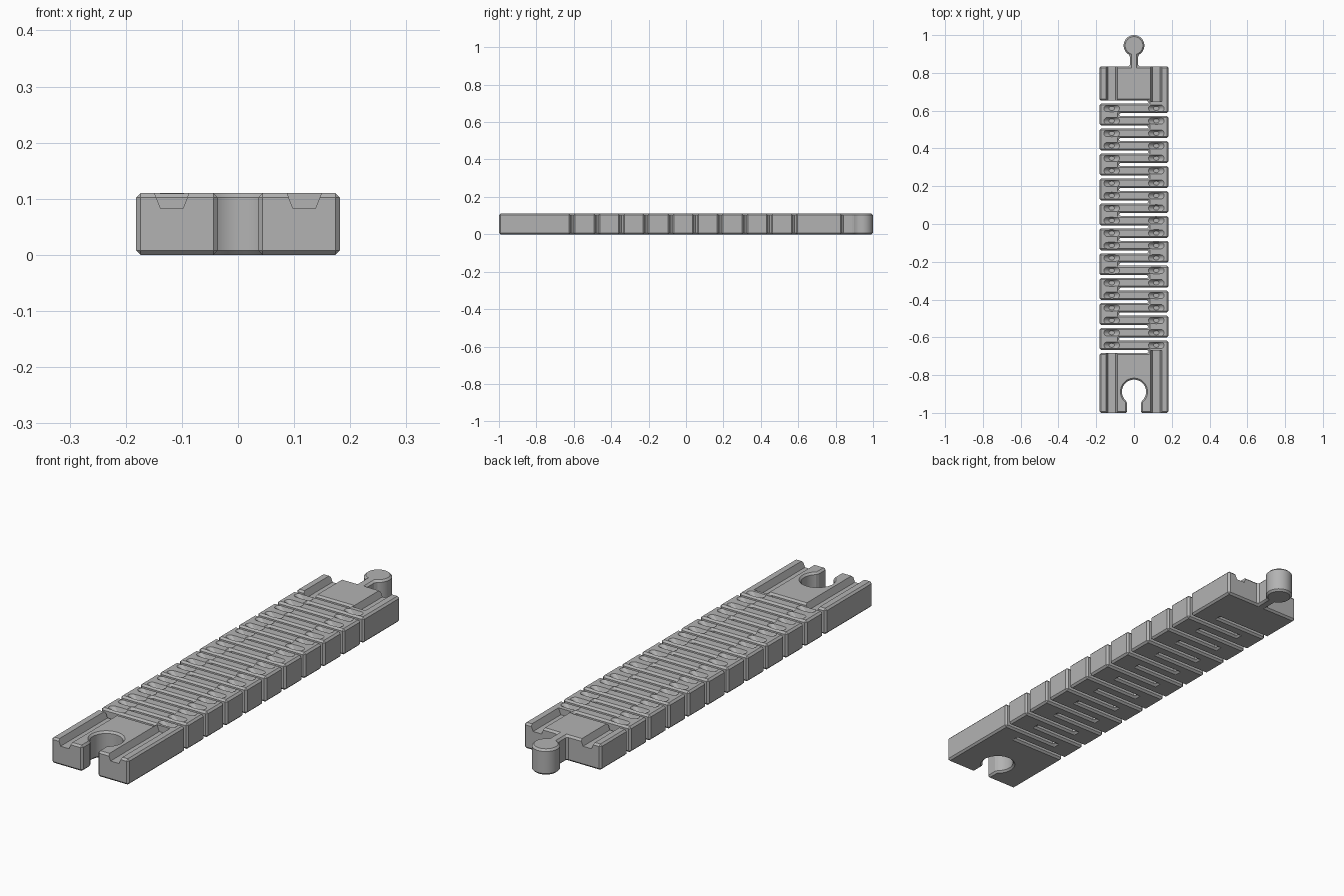
import bpy, bmesh, math
from mathutils import Vector

cube = bpy.data.objects.get("Cube")
if cube:
    bpy.data.objects.remove(cube)

W, H, END = 0.182, 0.11, 0.835      # half width, height, back end of body
PITCH, GAP = 0.132, 0.008           # slot spacing, half slot width
FIRST_L, FIRST_R = -0.675, -0.609   # first slot on each side
GROOVE_X = 0.118

grey = bpy.data.materials.new("light grey plastic")
grey.use_nodes = True
grey.diffuse_color = (0.45, 0.45, 0.45, 1)
grey.node_tree.nodes["Principled BSDF"].inputs["Base Color"].default_value = (0.45, 0.45, 0.45, 1)


def add_object(name, bm):
    bmesh.ops.recalc_face_normals(bm, faces=bm.faces)
    mesh = bpy.data.meshes.new(name)
    bm.to_mesh(mesh)
    bm.free()
    mesh.materials.append(grey)
    ob = bpy.data.objects.new(name, mesh)
    bpy.context.collection.objects.link(ob)
    return ob


def arc(cy, r, a0, a1, n=36):
    steps = [math.radians(a0 + (a1 - a0) * i / n) for i in range(n + 1)]
    return [(r * math.cos(a), cy + r * math.sin(a)) for a in steps]


def notch(side, y, inner):
    # slot cut inwards from one side, listed in travel direction
    s = -side * GAP
    return [(side * W, y + s), (inner, y + s), (inner, y - s), (side * W, y - s)]


def loft(bm, lower, upper):
    # solid between two matching loops
    a = [bm.verts.new(p) for p in lower]
    b = [bm.verts.new(p) for p in upper]
    bm.faces.new(a)
    bm.faces.new(b)
    for i in range(len(a)):
        j = (i + 1) % len(a)
        bm.faces.new((a[i], a[j], b[j], b[i]))


# Track outline: socket, right slots, peg, left slots
slot = 0.036
ang = math.degrees(math.asin(slot / 0.064))
outline = [(slot, -1), (W, -1)]
for i in range(10):
    outline += notch(1, FIRST_R + i * PITCH, -0.08)
outline += [(W, END), (0.022, END)]
peg = math.degrees(math.asin(0.022 / 0.055))
outline += arc(0.945, 0.055, -90 + peg, 270 - peg)
outline += [(-0.022, END), (-W, END)]
for i in reversed(range(11)):
    outline += notch(-1, FIRST_L + i * PITCH, 0.077)
outline += [(-W, -1), (-slot, -1)]
outline += arc(-0.888, 0.064, 270 - ang, -90 + ang)

bm = bmesh.new()
loft(bm, [(x, y, 0) for x, y in outline], [(x, y, H) for x, y in outline])
track = add_object("flexible_track", bm)

bev = track.modifiers.new("chamfer", "BEVEL")
bev.width, bev.segments = 0.009, 1
bev.limit_method, bev.angle_limit = "ANGLE", math.radians(35)

# Wheel grooves through both end blocks, pockets on each crossbar
bm = bmesh.new()
for side in (-1, 1):
    cx = side * GROOVE_X
    for y0, y1 in ((-1.05, FIRST_L + (0 if side < 0 else 0.004)), (0.648, 0.9)):
        profile = [(-0.02, 0.083), (0.02, 0.083), (0.031, 0.111), (0.031, 0.13), (-0.031, 0.13), (-0.031, 0.111)]
        loft(bm, [(cx + x, y0, z) for x, z in profile], [(cx + x, y1, z) for x, z in profile])
    for i in range(20):
        y = (FIRST_L + FIRST_R) / 2 + i * PITCH / 2
        ring = [2 * math.pi * k / 16 for k in range(16)]
        low = [(cx + 0.015 * math.cos(a), y + 0.011 * math.sin(a), 0.09) for a in ring]
        top = []
        for a in ring:
            stretch = math.copysign(0.024, math.cos(a)) if abs(math.cos(a)) > 0.01 else 0
            top.append((cx + stretch + 0.02 * math.cos(a), y + 0.019 * math.sin(a), 0.112))
        loft(bm, low, top)
cutter = add_object("groove_cutter", bm)
cutter.hide_render = True

cut = track.modifiers.new("grooves", "BOOLEAN")
cut.object, cut.operation, cut.solver = cutter, "DIFFERENCE", "EXACT"

bpy.context.view_layer.objects.active = track
track.select_set(True)
for m in list(track.modifiers):
    bpy.ops.object.modifier_apply(modifier=m.name)
bpy.data.objects.remove(cutter)
bpy.ops.object.shade_smooth_by_angle(angle=math.radians(25))
